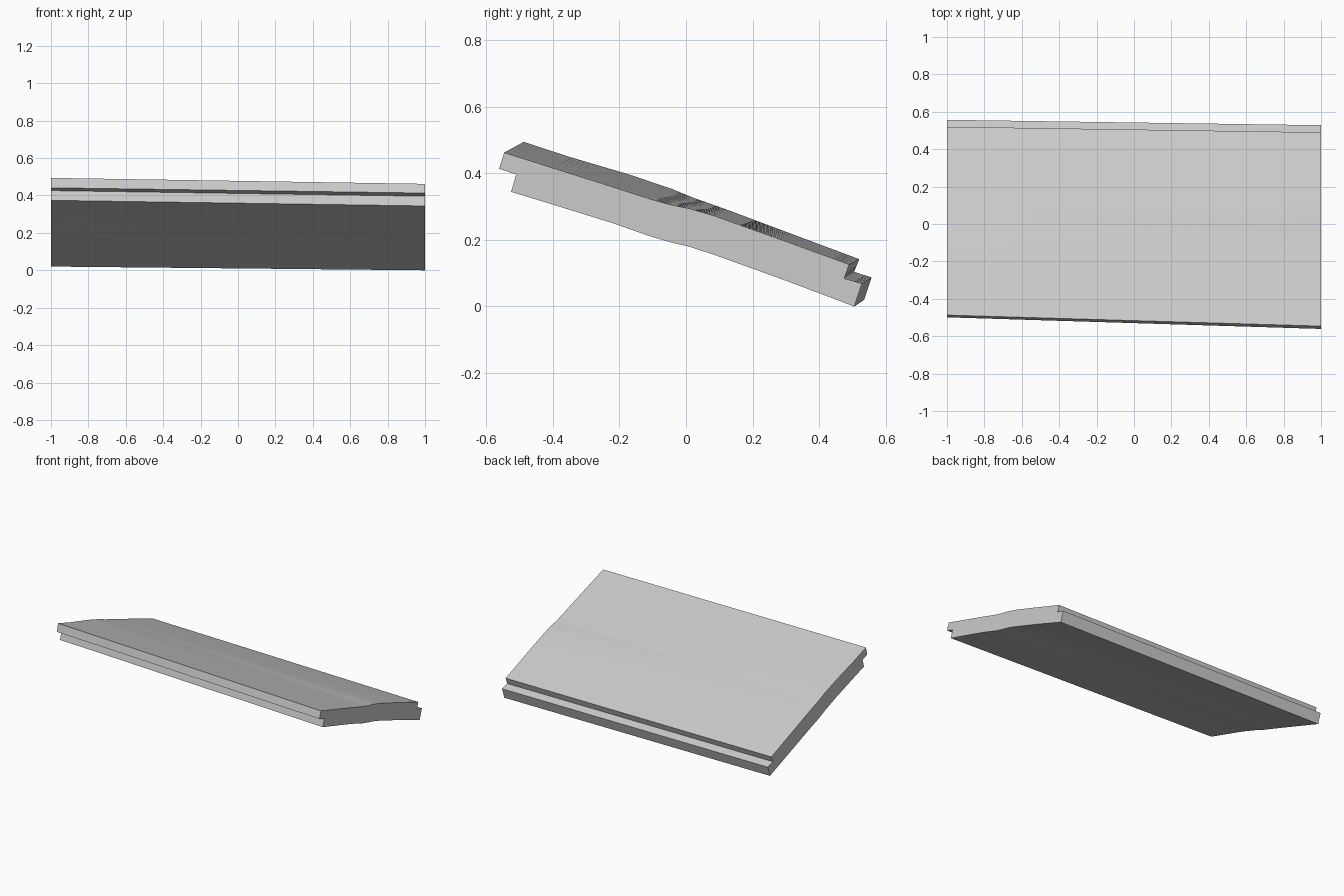
import bpy, bmesh, math

if "Cube" in bpy.data.objects:
    bpy.data.objects.remove(bpy.data.objects["Cube"])

# Plank cross-sections (y, z): top surface, rear tongue, underside, front lip
right_end = [(-.546, .462), (-.42, .422), (-.22, .359), (-.103, .321), (-.04, .304),
             (.01, .294), (.082, .273), (.29, .199), (.49, .126),
             (.475, .084), (.528, .069), (.505, .0),
             (.29, .081), (.082, .156), (.004, .181), (-.04, .191),
             (-.103, .209), (-.22, .250), (-.42, .312),
             (-.525, .344), (-.51, .396), (-.561, .413)]
left_end = [(-.487, .494), (-.35, .449), (-.17, .396), (-.04, .352), (.02, .327),
            (.06, .313), (.13, .288), (.33, .213), (.52, .142),
            (.505, .104), (.557, .087), (.535, .020),
            (.33, .095), (.13, .168), (.06, .193), (.01, .210),
            (-.05, .236), (-.17, .280), (-.35, .338),
            (-.465, .374), (-.45, .426), (-.499, .441)]
SECTIONS = 20
SEAM = (4, 15)            # profile points of the centre seam, top and bottom


def section(t):
    """Blend the two end profiles; the middle part shifts along a soft S."""
    pts = []
    for i, ((y0, z0), (y1, z1)) in enumerate(zip(left_end, right_end)):
        y, z = y0 + (y1 - y0) * t, z0 + (z1 - z0) * t
        if i in (3, 4, 5, 14, 15, 16):
            s = -.006 * math.sin(2 * math.pi * t)
            y, z = y - s, z + s * .34
        pts.append((y, z))
    return pts


# Loft the plank along x
bm = bmesh.new()
rings = []
for k in range(SECTIONS + 1):
    t = k / SECTIONS
    rings.append([bm.verts.new((-1 + 2 * t, y, z)) for y, z in section(t)])
n = len(right_end)
for a, b in zip(rings, rings[1:]):
    for i in range(n):
        j = (i + 1) % n
        bm.faces.new((a[i], a[j], b[j], b[i]))
    for i in SEAM:
        bm.edges.get((a[i], b[i])).smooth = False
bm.faces.new(rings[0])
bm.faces.new(rings[-1])
bmesh.ops.recalc_face_normals(bm, faces=bm.faces)

mesh = bpy.data.meshes.new("plank")
bm.to_mesh(mesh)
bm.free()
plank = bpy.data.objects.new("plank", mesh)
bpy.context.collection.objects.link(plank)
bpy.context.view_layer.objects.active = plank
plank.select_set(True)
bpy.ops.object.shade_smooth_by_angle(angle=math.radians(30), keep_sharp_edges=True)
